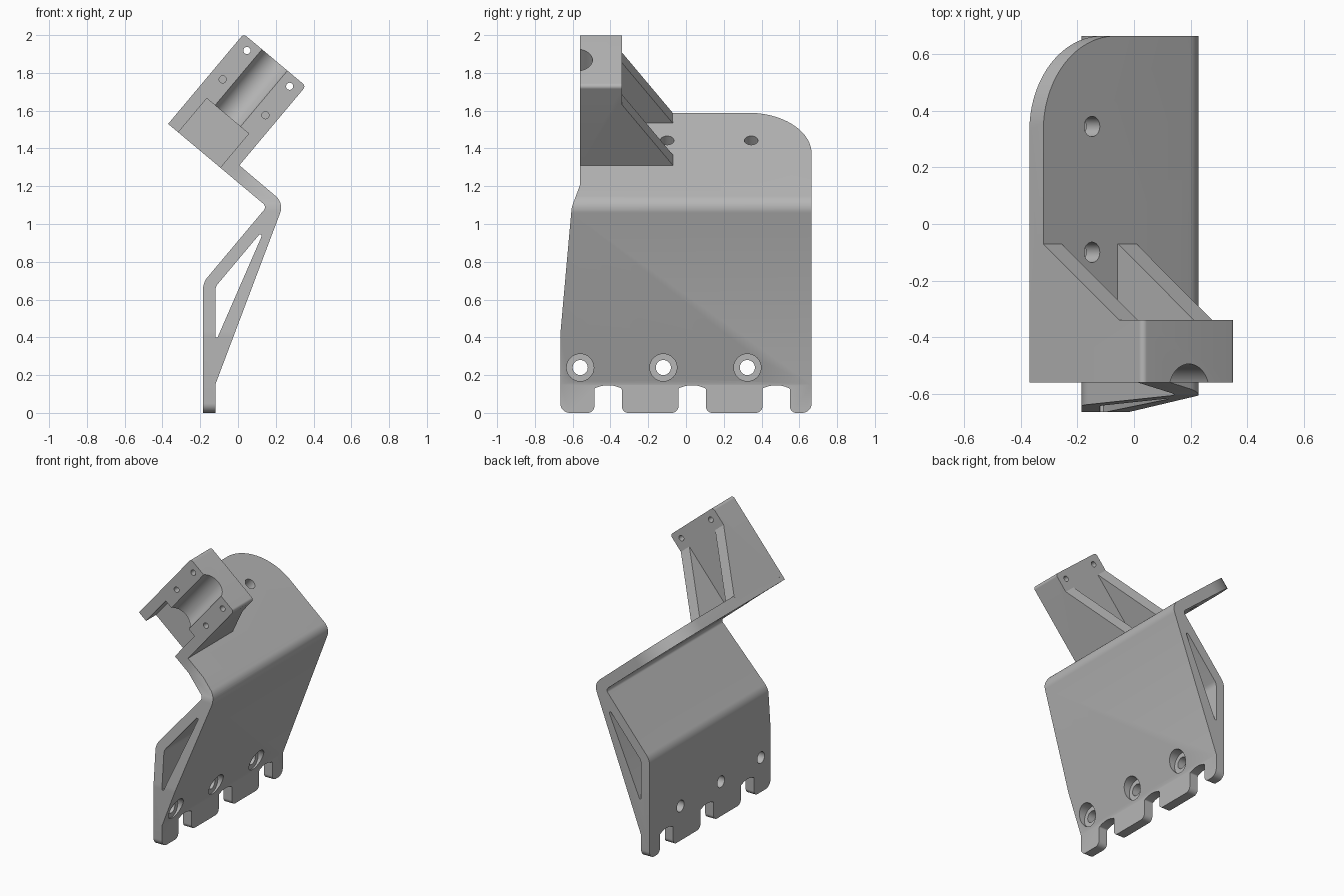
import bpy, bmesh, math
from mathutils import Vector, Matrix

if "Cube" in bpy.data.objects:
    bpy.data.objects.remove(bpy.data.objects["Cube"])

grey = bpy.data.materials.new("matte_grey")
grey.use_nodes = True
colour = (0.47, 0.47, 0.47, 1)
grey.diffuse_color = colour
grey.node_tree.nodes["Principled BSDF"].inputs["Base Color"].default_value = colour

# Frame of the tilted upper plate: x runs down the slope, z is its normal
TILT = Matrix.Translation((-0.37, 0, 1.53)) @ Matrix.Rotation(math.radians(40), 4, 'Y')
PLANES = {"XZ": lambda p, d: (p[0], d, p[1]),
          "YZ": lambda p, d: (d, p[0], p[1]),
          "XY": lambda p, d: (p[0], p[1], d)}


def rounded(points, steps=10):
    """Replace every corner that has a third value (radius) by an arc."""
    out = []
    for i, p in enumerate(points):
        v = Vector(p[:2])
        if len(p) < 3:
            out.append(v)
            continue
        a = (Vector(points[i - 1][:2]) - v).normalized()
        b = (Vector(points[(i + 1) % len(points)][:2]) - v).normalized()
        half = a.angle(b) / 2
        centre = v + (a + b).normalized() * p[2] / math.sin(half)
        start = v + a * p[2] / math.tan(half) - centre
        end = v + b * p[2] / math.tan(half) - centre
        sweep = start.angle_signed(end)
        for k in range(steps + 1):
            out.append(centre + Matrix.Rotation(-sweep * k / steps, 2) @ start)
    return out


def prism(name, points, plane, lo, hi, frame=Matrix()):
    bm = bmesh.new()
    loops = [[bm.verts.new(frame @ Vector(PLANES[plane](p, d))) for p in points]
             for d in (lo, hi)]
    bm.faces.new(loops[0])
    bm.faces.new(loops[1])
    n = len(points)
    for i in range(n):
        j = (i + 1) % n
        bm.faces.new((loops[0][i], loops[0][j], loops[1][j], loops[1][i]))
    bmesh.ops.recalc_face_normals(bm, faces=bm.faces)
    mesh = bpy.data.meshes.new(name)
    bm.to_mesh(mesh)
    bm.free()
    mesh.materials.append(grey)
    obj = bpy.data.objects.new(name, mesh)
    bpy.context.collection.objects.link(obj)
    return obj


def circle(x, y, r, n=32):
    return [(x + r * math.cos(math.tau * k / n), y + r * math.sin(math.tau * k / n))
            for k in range(n)]


def combine(target, tool, operation):
    mod = target.modifiers.new(operation, 'BOOLEAN')
    mod.operation, mod.object, mod.solver = operation, tool, 'EXACT'
    bpy.context.view_layer.objects.active = target
    bpy.ops.object.modifier_apply(modifier=mod.name)
    bpy.data.objects.remove(tool)


# Bent body: foot, hollow web and sloping plate
bracket = prism("bracket", rounded([
    (-0.185, -0.1), (-0.12, -0.1), (-0.12, 0.15), (0.243, 1.111, 0.08),
    (-0.32, 1.588), (-0.37, 1.53), (0.1525, 1.092, 0.025), (-0.185, 0.69, 0.1)]),
    "XZ", -0.8, 0.8)

# Side outline with tapered front edge and notched foot
outline = [(0.665, 1.8), (-0.56, 1.8), (-0.56, 1.21), (-0.605, 1.09, 0.15),
           (-0.665, 0.42, 0.3), (-0.665, 0, 0.05)]
for y in (-0.4125, 0.0325, 0.4775):
    l, r = y - 0.0725, y + 0.0725
    outline += [(l, 0, 0.035), (l, 0.13, 0.01), (y, 0.155, 0.15),
                (r, 0.13, 0.01), (r, 0, 0.035)]
outline.append((0.665, 0, 0.05))
combine(bracket, prism("side_outline", rounded(outline), "YZ", -1, 1), 'INTERSECT')

# Tunnel through the web
combine(bracket, prism("web_tunnel", rounded([
    (-0.12, 0.4, 0.004), (-0.108, 0.4, 0.004), (0.147, 0.985, 0.008),
    (-0.12, 0.667, 0.06)]), "XZ", -1, 1), 'DIFFERENCE')

# Large rounded corner on the sloping plate
R = 0.335
arc = [(R - R * math.cos(t), 0.665 - R + R * math.sin(t))
       for t in (math.pi / 2 * k / 24 for k in range(25))]
combine(bracket, prism("corner_cut", [(-0.1, arc[0][1])] + arc + [(R, 0.8), (-0.1, 0.8)],
                       "XY", -0.1, 0.2, TILT), 'DIFFERENCE')

# Clamp block standing on the plate
combine(bracket, prism("clamp_block", rounded([
    (0, 0.03), (0.43, 0.03), (0.43, 0.622, 0.02), (0, 0.622, 0.02)]),
    "XZ", -0.56, -0.34, TILT), 'UNION')

# Two sloping ribs behind the block
for a in (0, 0.345):
    combine(bracket, prism("rib", [(-0.36, 0.04), (-0.07, 0.04), (-0.07, 0.076),
                                   (-0.34, 0.495), (-0.36, 0.495)],
                           "YZ", a, a + 0.085, TILT), 'UNION')

# Half-round channel and the rectangular pocket below it
combine(bracket, prism("channel", circle(0.215, -0.587, 0.092, 48),
                       "XY", 0.15, 0.8, TILT), 'DIFFERENCE')
combine(bracket, prism("pocket", [(0.07, -0.1), (0.36, -0.1), (0.36, 0.235), (0.07, 0.235)],
                       "XZ", -0.7, -0.45, TILT), 'DIFFERENCE')

# Screw holes in the block: upper pair through, lower pair blind
for a in (0.07, 0.365):
    for height, end in ((0.566, -0.2), (0.366, -0.4)):
        combine(bracket, prism("screw_hole", circle(a, height, 0.019, 20),
                               "XZ", -0.7, end, TILT), 'DIFFERENCE')

# Holes in the sloping plate
for y in (-0.1, 0.345):
    combine(bracket, prism("plate_hole", circle(0.226, y, 0.036),
                           "XY", -0.1, 0.2, TILT), 'DIFFERENCE')

# Counterbored mounting holes above the foot
for y in (-0.56, -0.12, 0.325):
    combine(bracket, prism("mount_hole", circle(y, 0.24, 0.04), "YZ", -0.4, 0.2), 'DIFFERENCE')
    combine(bracket, prism("counterbore", circle(y, 0.24, 0.072), "YZ", -0.122, 0.2), 'DIFFERENCE')

bpy.ops.object.select_all(action='DESELECT')
bracket.select_set(True)
bpy.context.view_layer.objects.active = bracket
bpy.ops.object.shade_smooth_by_angle(angle=math.radians(30))
